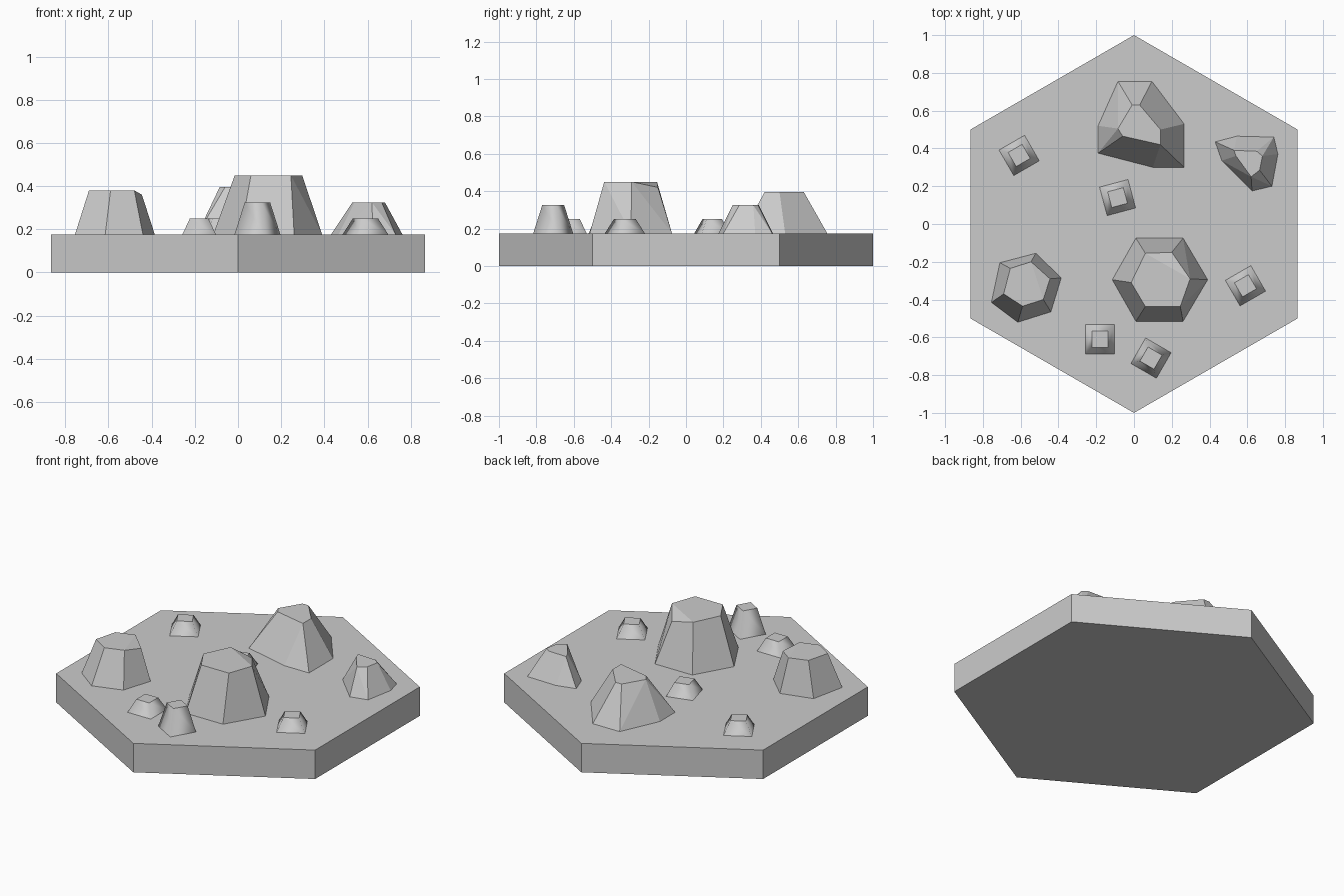
import bpy, bmesh
from math import radians, sqrt

if "Cube" in bpy.data.objects:
    bpy.data.objects.remove(bpy.data.objects["Cube"])

GROUND = 0.175


def finish(name, bm):
    bmesh.ops.recalc_face_normals(bm, faces=bm.faces)
    mesh = bpy.data.meshes.new(name)
    bm.to_mesh(mesh)
    bm.free()
    obj = bpy.data.objects.new(name, mesh)
    bpy.context.collection.objects.link(obj)
    return obj


def boulder(name, base, top, height):
    """Faceted rock: convex hull of a ground outline and a smaller top outline.
    Top points may carry their own lower height as a third value."""
    bm = bmesh.new()
    for x, y in base:
        bm.verts.new((x, y, GROUND))
    for p in top:
        bm.verts.new((p[0], p[1], p[2] if len(p) > 2 else height))
    bmesh.ops.convex_hull(bm, input=bm.verts[:])
    loose = [v for v in bm.verts if not v.link_faces]
    bmesh.ops.delete(bm, geom=loose, context='VERTS')
    bmesh.ops.dissolve_limit(bm, angle_limit=radians(6), verts=bm.verts[:], edges=bm.edges[:])
    return finish(name, bm)


def pebble(name, x, y, turn, height):
    """Small tapered square stone with smooth sides and a flat top."""
    bpy.ops.mesh.primitive_cone_add(
        vertices=4, radius1=0.156 / sqrt(2), radius2=0.086 / sqrt(2), depth=height - GROUND,
        location=(x, y, (height + GROUND) / 2), rotation=(0, 0, radians(45 + turn)))
    obj = bpy.context.object
    obj.name = name
    for poly in obj.data.polygons:
        poly.use_smooth = abs(poly.normal.z) < 0.95
    return obj


# Hexagonal ground tile, points facing front and back
bpy.ops.mesh.primitive_cylinder_add(vertices=6, radius=1, depth=GROUND, location=(0, 0, GROUND / 2))
bpy.context.object.name = "hex_tile"

# Large boulders
boulder("front_boulder",
        [(0.26, -0.075), (0.39, -0.295), (0.26, -0.515), (0.01, -0.515), (-0.115, -0.295), (0.01, -0.075)],
        [(0.06, -0.155), (0.2, -0.15, 0.42), (0.297, -0.29), (0.245, -0.437), (0.06, -0.437), (-0.015, -0.31)],
        0.45)
boulder("left_boulder",
        [(-0.755, -0.415), (-0.71, -0.205), (-0.52, -0.155), (-0.385, -0.285), (-0.44, -0.465), (-0.615, -0.52)],
        [(-0.69, -0.37), (-0.655, -0.235), (-0.545, -0.2), (-0.445, -0.29, 0.36), (-0.48, -0.4), (-0.59, -0.435)],
        0.38)
boulder("back_boulder",
        [(-0.19, 0.52), (-0.085, 0.755), (0.095, 0.755), (0.265, 0.53), (0.265, 0.3), (0.1, 0.3), (-0.19, 0.375)],
        [(-0.01, 0.63), (0.03, 0.63), (0.14, 0.5), (0.14, 0.42), (-0.06, 0.465), (-0.085, 0.505)],
        0.395)
boulder("right_boulder",
        [(0.43, 0.435), (0.545, 0.465), (0.74, 0.46), (0.762, 0.37), (0.73, 0.2), (0.625, 0.175), (0.465, 0.335)],
        [(0.53, 0.39), (0.65, 0.385), (0.68, 0.36), (0.665, 0.285), (0.62, 0.25), (0.54, 0.36)],
        0.325)

# Scattered small stones: x, y, turn in degrees, top height
for i, spec in enumerate([(-0.608, 0.363, 30, 0.25), (-0.087, 0.14, 15, 0.25), (0.59, -0.327, 30, 0.25),
                          (-0.18, -0.61, 0, 0.25), (0.09, -0.71, -30, 0.325)]):
    pebble(f"small_stone_{i + 1}", *spec)
